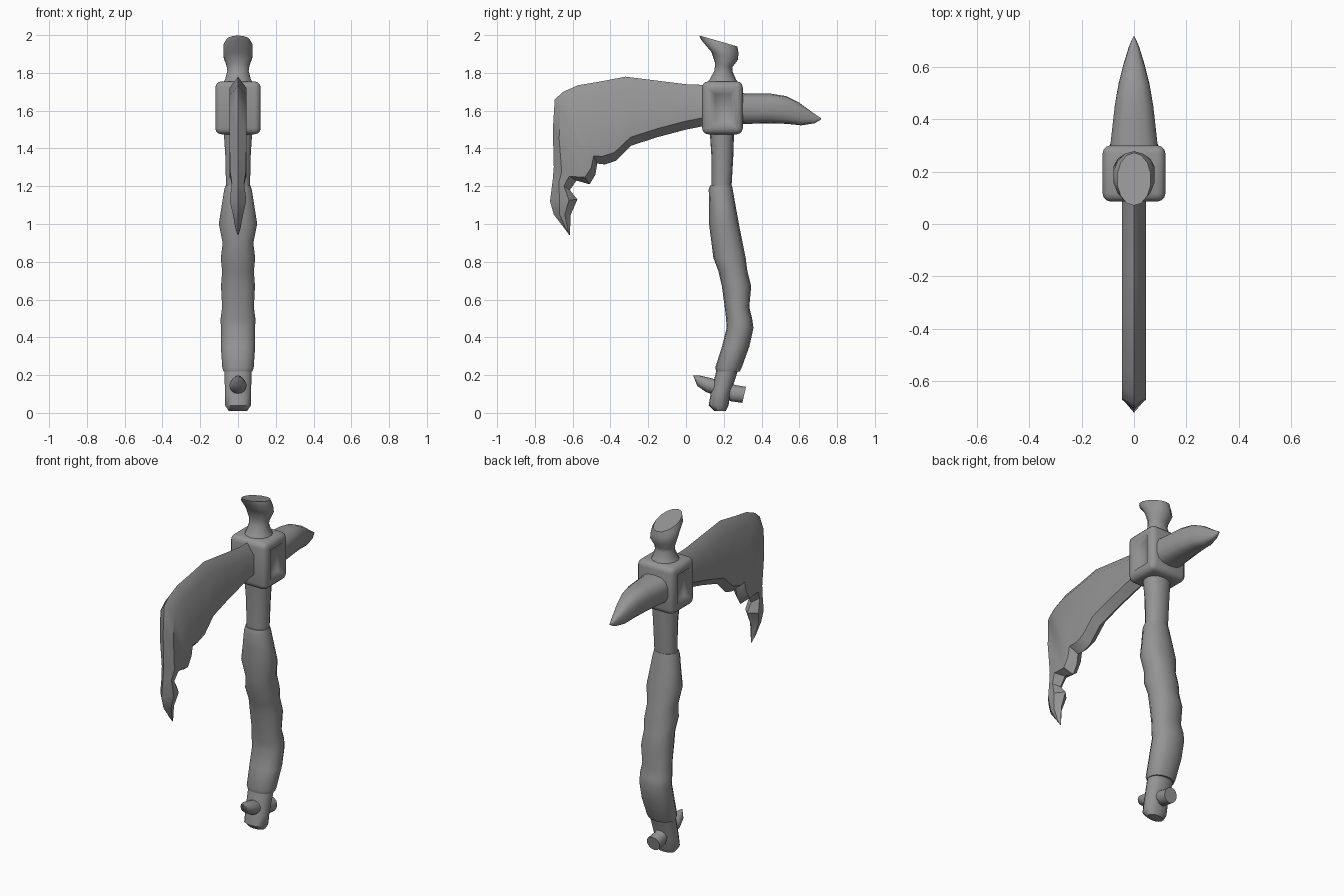
import bpy, bmesh, math
from mathutils import Vector

if "Cube" in bpy.data.objects:
    bpy.data.objects.remove(bpy.data.objects["Cube"])

grey = bpy.data.materials.new("grey")
grey.use_nodes = True
grey.diffuse_color = (0.3, 0.3, 0.3, 1)
grey.node_tree.nodes["Principled BSDF"].inputs["Base Color"].default_value = (0.3, 0.3, 0.3, 1)


def finish(name, bm, angle=50):
    bmesh.ops.recalc_face_normals(bm, faces=bm.faces)
    mesh = bpy.data.meshes.new(name)
    bm.to_mesh(mesh)
    bm.free()
    obj = bpy.data.objects.new(name, mesh)
    bpy.context.collection.objects.link(obj)
    mesh.materials.append(grey)
    bpy.ops.object.select_all(action="DESELECT")
    obj.select_set(True)
    bpy.context.view_layer.objects.active = obj
    bpy.ops.object.shade_smooth_by_angle(angle=math.radians(angle))
    return obj


def skin(name, rings, angle=50):
    bm = bmesh.new()
    loops = [[bm.verts.new(p) for p in ring] for ring in rings]
    for a, b in zip(loops, loops[1:]):
        for i in range(len(a)):
            j = (i + 1) % len(a)
            bm.faces.new((a[i], a[j], b[j], b[i]))
    bm.faces.new(loops[0])
    bm.faces.new(loops[-1])
    return finish(name, bm, angle)


def oval(y1, z1, y2, z2, half, power=1.0, sides=14):
    """Ring spanning two points of the middle plane, with a half width in x."""
    a, b = Vector((0, y1, z1)), Vector((0, y2, z2))
    ring = []
    for i in range(sides):
        t = 2 * math.pi * i / sides
        c, s = math.cos(t), math.sin(t)
        c = math.copysign(abs(c) ** power, c)
        s = math.copysign(abs(s) ** power, s)
        ring.append((a + b) / 2 + (a - b) / 2 * c + Vector((half * s, 0, 0)))
    return ring


def shaft(name, rows, power=0.9):
    return skin(name, [oval(y1, z, y2, z, half, power) for z, y1, y2, half in rows])


# Butt and neck of the shaft
shaft("shaft_butt", [(.01, .15, .21, .05), (.04, .12, .225, .07), (.1, .13, .235, .07),
                     (.24, .165, .28, .075)])
shaft("shaft_neck", [(1.18, .135, .24, .065), (1.35, .135, .25, .068), (1.5, .125, .255, .078)])

# Lumpy curved grip
shaft("grip", [(.22, .16, .285, .078), (.24, .155, .295, .085), (.35, .19, .335, .093),
               (.45, .215, .357, .093), (.5, .212, .35, .094), (.56, .205, .335, .086),
               (.67, .19, .345, .092), (.75, .172, .325, .086), (.82, .145, .316, .093),
               (.9, .135, .3, .083), (1.0, .122, .28, .104), (1.1, .123, .262, .088),
               (1.18, .12, .248, .075), (1.205, .128, .243, .068)])

# Flared top with a slanted cap
skin("top_knob", [oval(*r) for r in [
    (.1, 1.73, .285, 1.73, .09), (.125, 1.765, .265, 1.765, .07),
    (.15, 1.81, .245, 1.81, .058), (.155, 1.85, .245, 1.83, .062),
    (.135, 1.91, .275, 1.87, .08), (.08, 1.975, .278, 1.905, .08),
    (.07, 1.998, .272, 1.94, .065)]])

# Square head block with a dent in each cheek
bm = bmesh.new()
bmesh.ops.create_cube(bm, size=1)
for v in bm.verts:
    v.co = Vector((v.co.x * .24, .193 + v.co.y * .215, 1.615 + v.co.z * .28))
bmesh.ops.bevel(bm, geom=bm.edges[:], offset=.032, segments=3, profile=.5, affect="EDGES")
bm.normal_update()
cheeks = [f for f in bm.faces if abs(f.normal.x) > .99]
bmesh.ops.inset_individual(bm, faces=cheeks, thickness=.025)
bmesh.ops.inset_individual(bm, faces=cheeks, thickness=.025, depth=-.025)
finish("head_block", bm, 60)

# Ragged hooked blade, each row pairs the outer rim with the inner rim
blade_rows = [
    (.13, 1.735, .13, 1.525), (0, 1.74, 0, 1.5), (-.16, 1.76, -.15, 1.46),
    (-.32, 1.78, -.29, 1.415), (-.45, 1.755, -.37, 1.335), (-.57, 1.735, -.43, 1.315),
    (-.65, 1.7, -.47, 1.32), (-.695, 1.66, -.48, 1.26), (-.705, 1.5, -.51, 1.21),
    (-.7, 1.3, -.58, 1.23), (-.705, 1.24, -.615, 1.18), (-.72, 1.12, -.575, 1.13),
    (-.7, 1.05, -.61, 1.05), (-.65, .985, -.614, .965), (-.618, .942, -.614, .94)]
rings = []
for y1, z1, y2, z2 in blade_rows:
    outer, inner = Vector((0, y1, z1)), Vector((0, y2, z2))
    span = (inner - outer).length
    along = (inner - outer) / max(span, .001)
    side = Vector((min(.045, span * .3), 0, 0))
    a = outer + along * min(.06, span * .35)
    b = inner - along * min(.045, span * .35)
    rings.append([outer, a + side, b + side, inner, b - side, a - side])
skin("blade", rings, 40)

# Pick spike at the back of the head
skin("back_spike", [oval(*r, .75) for r in [
    (.26, 1.7, .26, 1.525, .095), (.32, 1.69, .32, 1.53, .09), (.45, 1.69, .45, 1.533, .075),
    (.53, 1.677, .54, 1.53, .06), (.6, 1.642, .61, 1.522, .042),
    (.67, 1.59, .68, 1.533, .02), (.715, 1.56, .715, 1.553, .003)]])

# Peg through the butt, pointed at the front
skin("butt_peg", [oval(*r) for r in [
    (.037, .199, .04, .193, .004), (.075, .197, .06, .142, .03), (.125, .186, .11, .108, .045),
    (.2, .165, .18, .09, .042), (.25, .153, .225, .078, .038),
    (.262, .147, .235, .062, .042), (.318, .138, .298, .053, .042)]])
